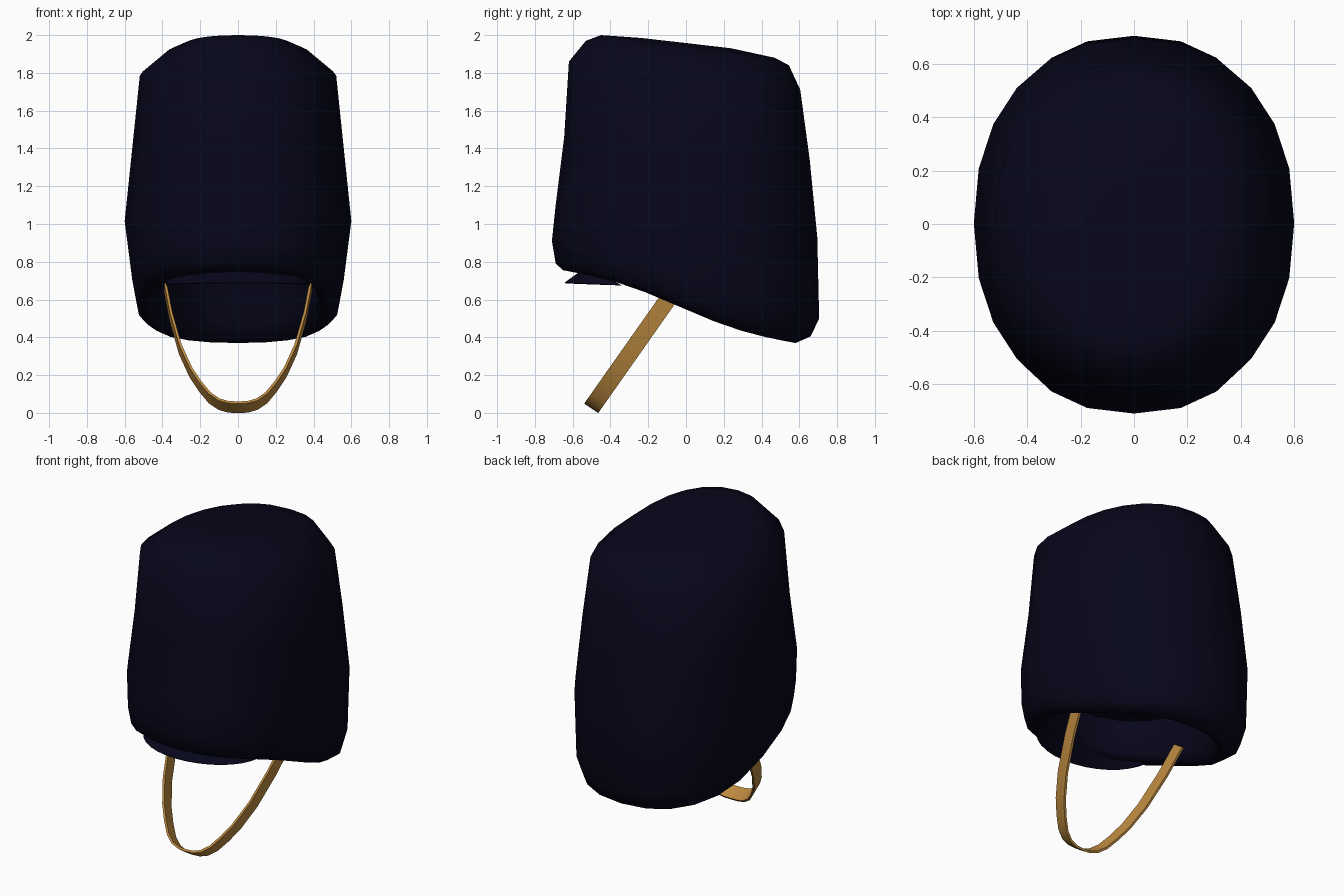
import bpy
import bmesh
from math import sin, cos, pi, copysign

cube = bpy.data.objects.get("Cube")
if cube:
    bpy.data.objects.remove(cube, do_unlink=True)


def material(name, colour, roughness):
    mat = bpy.data.materials.new(name)
    mat.use_nodes = True
    mat.diffuse_color = (*colour, 1)
    shader = mat.node_tree.nodes["Principled BSDF"]
    shader.inputs["Base Color"].default_value = (*colour, 1)
    shader.inputs["Roughness"].default_value = roughness
    return mat


navy = material("dark navy", (0.002, 0.002, 0.011), 0.9)
gold = material("gold", (0.5, 0.25, 0.05), 0.6)


def loft(name, rows, mat, closed=False, cap_start=None, cap_end=None, thickness=0):
    """Skin rows of points; caps are single centre points."""
    bm = bmesh.new()
    grid = [[bm.verts.new(p) for p in row] for row in rows]
    count = len(grid[0])
    pairs = [(i, (i + 1) % count) for i in range(count if closed else count - 1)]
    for a, b in zip(grid, grid[1:]):
        for i, j in pairs:
            bm.faces.new((a[i], b[i], b[j], a[j]))
    for row, tip in ((grid[0], cap_start), (grid[-1], cap_end)):
        if tip:
            centre = bm.verts.new(tip)
            for i, j in pairs:
                bm.faces.new((row[i], row[j], centre))
    bmesh.ops.recalc_face_normals(bm, faces=bm.faces)
    mesh = bpy.data.meshes.new(name)
    bm.to_mesh(mesh)
    bm.free()
    mesh.materials.append(mat)
    obj = bpy.data.objects.new(name, mesh)
    bpy.context.collection.objects.link(obj)
    bpy.ops.object.select_all(action='DESELECT')
    obj.select_set(True)
    bpy.context.view_layer.objects.active = obj
    if thickness:
        mod = obj.modifiers.new("thickness", 'SOLIDIFY')
        mod.thickness = thickness
        mod.offset = 0
        bpy.ops.object.modifier_apply(modifier=mod.name)
    bpy.ops.object.shade_smooth_by_angle(angle=pi / 3)


def soft_power(value, power):
    return copysign(abs(value) ** power, value)


def tilted_ring(front_y, front_z, back_y, back_z, half_width, wave=0, power=0.9, sides=24):
    """Slightly squared ellipse leaning from a front point to a back point."""
    points = []
    for i in range(sides):
        a = 2 * pi * i / sides
        t = soft_power(cos(a), power)
        y = (front_y + back_y) / 2 + t * (back_y - front_y) / 2
        z = (front_z + back_z) / 2 + t * (back_z - front_z) / 2
        points.append((half_width * soft_power(sin(a), power), y, z - wave * sin(pi * t)))
    return points


# Tall fur hat: crown, walls, rolled rim and hollow inside
hat_rings = [
    (-0.24, 1.985, 0.24, 1.93, 0.15),
    (-0.45, 2.0, 0.47, 1.88, 0.29),
    (-0.53, 1.97, 0.545, 1.84, 0.375),
    (-0.62, 1.86, 0.605, 1.71, 0.52),
    (-0.645, 1.46, 0.655, 1.34, 0.56),
    (-0.69, 1.10, 0.695, 0.93, 0.60),
    (-0.71, 0.91, 0.705, 0.50, 0.56, 0.01, 0.86),
    (-0.69, 0.79, 0.66, 0.405, 0.54, 0.025, 0.86),
    (-0.65, 0.755, 0.58, 0.37, 0.49, 0.025),
    (-0.57, 0.745, 0.53, 0.395, 0.44, 0.02),
    (-0.52, 0.775, 0.50, 0.47, 0.42),
    (-0.48, 0.95, 0.46, 0.82, 0.40),
]
loft("fur_hat", [tilted_ring(*r) for r in hat_rings], navy, closed=True,
     cap_start=(0, 0, 1.958), cap_end=(0, 0, 0.94))


# Small crescent peak tucked under the front rim
def peak_arc(depth, rise):
    steps = 16
    angles = [pi * i / steps for i in range(steps + 1)]
    return [(-0.38 * cos(a), -0.34 - depth * sin(a), 0.675 + rise * sin(a)) for a in angles]


loft("front_peak", [peak_arc(0.30, 0.013), peak_arc(0.235, 0.06), peak_arc(0.19, 0.10)],
     navy, thickness=0.006)

# Hanging chin strap: half outline mirrored to the other side
half = [(0.385, 0.665), (0.355, 0.51), (0.305, 0.335), (0.25, 0.215),
        (0.2, 0.14), (0.15, 0.08), (0.1, 0.046), (0.05, 0.032)]
outline = [(-x, z) for x, z in half] + [(0, 0.03)] + [(x, z) for x, z in half[::-1]]
edges = []
for side in (-1, 1):
    edges.append([(x, -0.5 + (z - 0.027) * 0.704 + side * 0.037, z - side * 0.025)
                  for x, z in outline])
loft("chin_strap", edges, gold, thickness=0.014)
